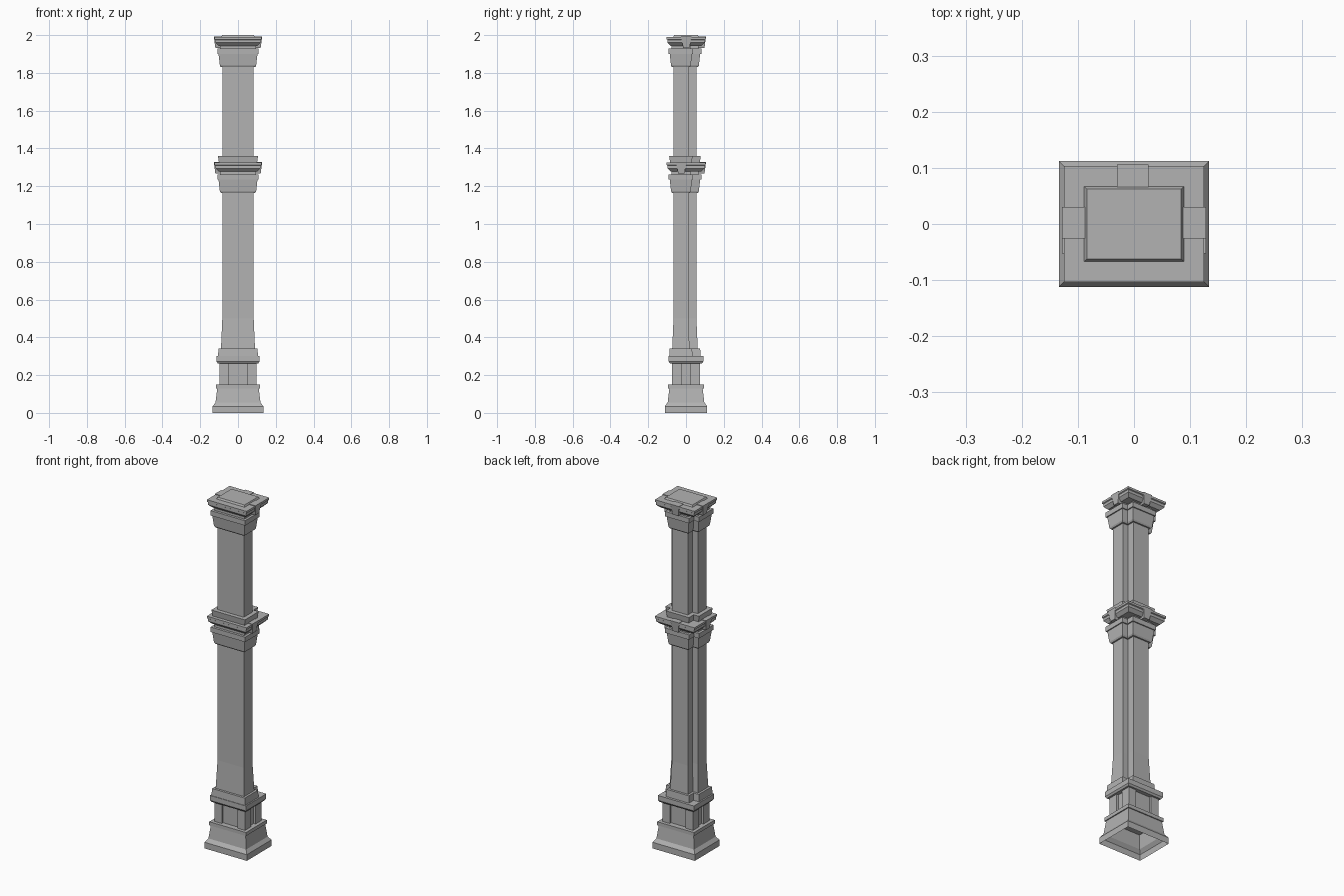
import bpy, bmesh

cube = bpy.data.objects.get("Cube")
if cube:
    bpy.data.objects.remove(cube)

stone = bpy.data.materials.new("grey_stone")
stone.use_nodes = True
stone.diffuse_color = (0.45, 0.45, 0.45, 1)
stone.node_tree.nodes["Principled BSDF"].inputs["Base Color"].default_value = (0.45, 0.45, 0.45, 1)


def rect_plan(o):
    x, y = 0.083 + o, 0.061 + o
    return [(-x, -y), (x, -y), (x, y), (-x, y)]


def tee_plan(o):
    """Wide slab at the front with a narrower pilaster behind it."""
    x, front, nx, ny, back = 0.083 + o, -0.066 - o, 0.05 + o, 0.012 + o, 0.055 + o
    return [(-x, front), (x, front), (x, ny), (nx, ny),
            (nx, back), (-nx, back), (-nx, ny), (-x, ny)]


def finish(name, bm):
    bmesh.ops.recalc_face_normals(bm, faces=bm.faces)
    mesh = bpy.data.meshes.new(name)
    bm.to_mesh(mesh)
    bm.free()
    mesh.materials.append(stone)
    obj = bpy.data.objects.new(name, mesh)
    bpy.context.collection.objects.link(obj)
    return obj


def loft(name, plan, levels, bottom=True):
    """Stack plan outlines, each given as (height, outward offset)."""
    bm = bmesh.new()
    rings = [[bm.verts.new((x, y, z)) for x, y in plan(o)] for z, o in levels]
    for a, b in zip(rings, rings[1:]):
        for i in range(len(a)):
            j = (i + 1) % len(a)
            bm.faces.new((a[i], a[j], b[j], b[i]))
    bm.faces.new(rings[-1])
    if bottom:
        bm.faces.new(rings[0][::-1])
    return finish(name, bm)


def block(name, x0, x1, y0, y1, z0, z1):
    bm = bmesh.new()
    bmesh.ops.create_cube(bm, size=1)
    for v in bm.verts:
        v.co = (x1 if v.co.x > 0 else x0, y1 if v.co.y > 0 else y0, z1 if v.co.z > 0 else z0)
    return finish(name, bm)


def keystone(name, direction, centre, z):
    """Bracket narrowing downwards, standing out from a cornice."""
    bm = bmesh.new()
    bmesh.ops.create_cube(bm, size=1)
    reach = 0.128 if direction[0] else 0.106
    for v in bm.verts:
        top = v.co.z > 0
        side = centre + (0.028 if top else 0.017) * (1 if v.co.x > 0 else -1)
        out = reach - (0 if top else 0.008) if v.co.y > 0 else reach - 0.042
        h = z if top else z - 0.06
        v.co = (direction[0] * out, side, h) if direction[0] else (side, out, h)
    return finish(name, bm)


# Pedestal: hollow flared foot, moulding, dado with corner piers, upper band
loft("foot", rect_plan, [(0, 0.051), (0.035, 0.051), (0.055, 0.036), (0.13, 0.027)], bottom=False)
loft("foot_band", rect_plan, [(0.13, 0.033), (0.15, 0.033)])
loft("dado_core", rect_plan, [(0.15, 0.002), (0.265, 0.002)])
for sx in (-1, 1):
    for sy in (-1, 1):
        xs = sorted((sx * 0.05, sx * 0.097))
        ys = sorted((sy * 0.02, sy * 0.075))
        block("dado_corner_pier", *xs, *ys, 0.15, 0.265)
loft("dado_band", rect_plan, [(0.262, 0.024), (0.272, 0.031), (0.3, 0.031)])
loft("shaft_plinth", tee_plan, [(0.3, 0.023), (0.34, 0.02)])

# Shafts
loft("lower_shaft", tee_plan, [(0.34, 0.007), (0.5, 0), (1.17, 0)])
loft("upper_shaft", tee_plan, [(1.34, 0), (1.84, 0)])

# Capitals with rectangular cornices and keystone brackets
for label, z, shift in (("middle", 1.325, -0.025), ("top", 1.99, 0.002)):
    loft(label + "_capital", tee_plan,
         [(z - 0.16, 0.008), (z - 0.152, 0.013), (z - 0.09, 0.02)])
    loft(label + "_capital_band", tee_plan, [(z - 0.09, 0.026), (z - 0.062, 0.026)])
    loft(label + "_neck", tee_plan, [(z - 0.062, 0.012), (z - 0.04, 0.012)])
    loft(label + "_cornice", rect_plan,
         [(z - 0.047, 0.02), (z - 0.03, 0.037), (z - 0.015, 0.037), (z - 0.012, 0.042), (z, 0.042)])
    keystone(label + "_left_keystone", (1, 0), shift, z + 0.003)
    keystone(label + "_right_keystone", (-1, 0), shift, z + 0.003)
    keystone(label + "_back_keystone", (0, 1), -0.002, z + 0.003)

loft("upper_shaft_plinth", tee_plan, [(1.325, 0.018), (1.36, 0.023)])
loft("top_cap", rect_plan, [(1.99, 0.006), (2.0, 0.001)])
